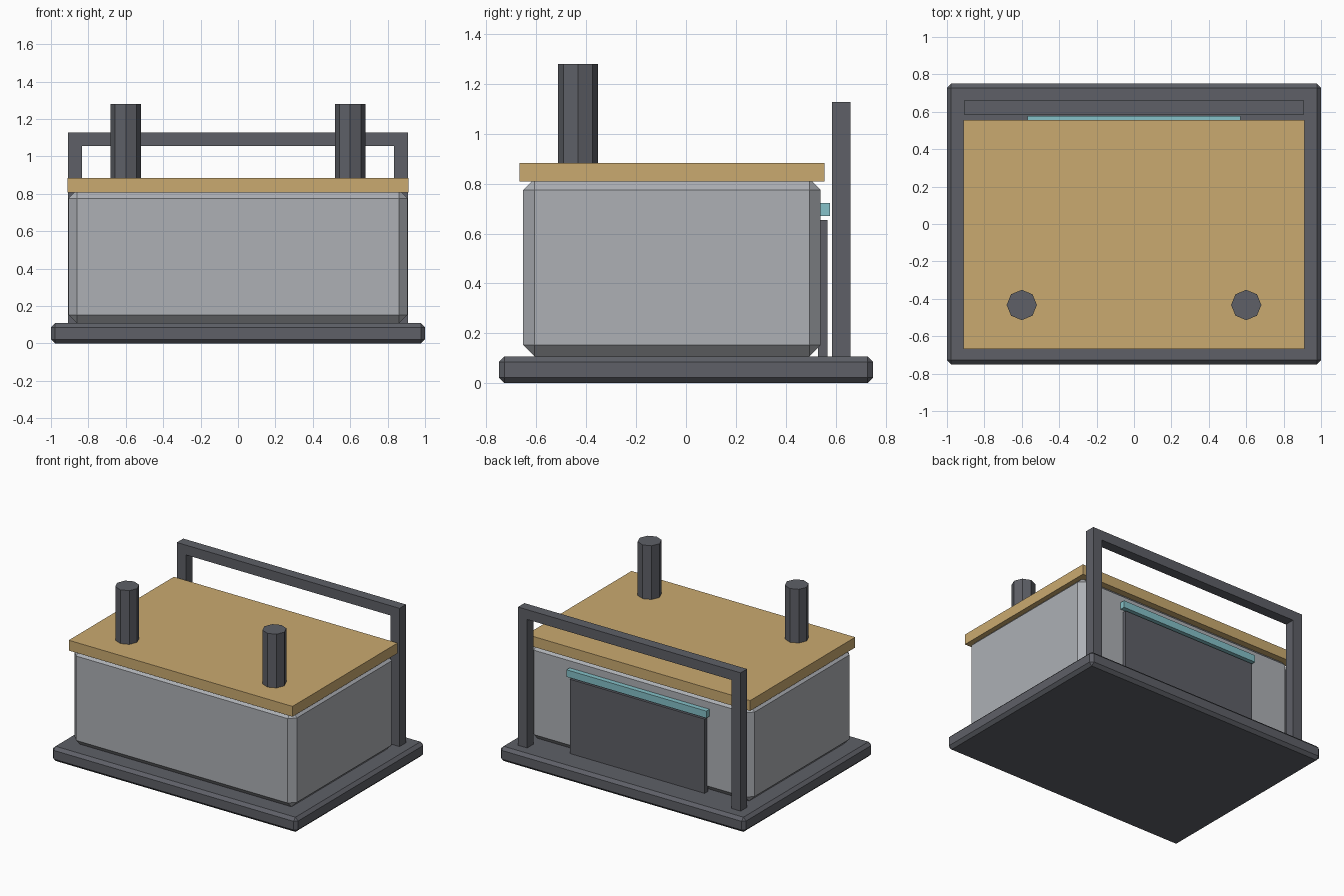
import bpy
import bmesh
import math

if "Cube" in bpy.data.objects:
    bpy.data.objects.remove(bpy.data.objects["Cube"])


def material(name, rgb):
    m = bpy.data.materials.new(name)
    lin = [((c / 255 + 0.055) / 1.055) ** 2.4 for c in rgb]
    m.diffuse_color = (*lin, 1)
    m.use_nodes = True
    m.node_tree.nodes["Principled BSDF"].inputs["Base Color"].default_value = m.diffuse_color
    return m


DARK = material("dark grey", (94, 96, 103))
LIGHT = material("light grey", (173, 176, 181))
WOOD = material("tan wood", (202, 170, 112))
TEAL = material("pale teal", (133, 193, 200))


def finish(bm, name, mat):
    bmesh.ops.recalc_face_normals(bm, faces=bm.faces)
    me = bpy.data.meshes.new(name)
    bm.to_mesh(me)
    bm.free()
    me.materials.append(mat)
    ob = bpy.data.objects.new(name, me)
    bpy.context.collection.objects.link(ob)
    return ob


def box(name, mat, x, y, z, bevel=0):
    bm = bmesh.new()
    bmesh.ops.create_cube(bm, size=1)
    for v in bm.verts:
        v.co = [r[0] if c < 0 else r[1] for c, r in zip(v.co, (x, y, z))]
    if bevel:
        bmesh.ops.bevel(bm, geom=bm.edges[:], offset=bevel, segments=1,
                        affect='EDGES', profile=0.5)
    return finish(bm, name, mat)


# Main stack: plinth, chamfered body, flat lid
box("base", DARK, (-1, 1), (-0.75, 0.75), (0, 0.108), 0.022)
box("body", LIGHT, (-0.907, 0.907), (-0.653, 0.54), (0.108, 0.82), 0.045)
box("lid", WOOD, (-0.912, 0.912), (-0.668, 0.556), (0.808, 0.884))

# Rear panel and the trim strip above it
box("rear_panel", DARK, (-0.55, 0.55), (0.53, 0.568), (0.1, 0.655))
box("rear_strip", TEAL, (-0.57, 0.57), (0.53, 0.577), (0.671, 0.723))

# Rear frame: one extruded upside-down U
bm = bmesh.new()
outline = [(-0.908, 0.1), (-0.908, 1.127), (0.908, 1.127), (0.908, 0.1),
           (0.833, 0.1), (0.833, 1.055), (-0.833, 1.055), (-0.833, 0.1)]
face = bm.faces.new([bm.verts.new((x, 0.585, z)) for x, z in outline])
ext = bmesh.ops.extrude_face_region(bm, geom=[face])
for v in ext["geom"]:
    if isinstance(v, bmesh.types.BMVert):
        v.co.y = 0.66
finish(bm, "rear_frame", DARK)

# Two octagonal posts on the lid
for side, label in ((-1, "left"), (1, "right")):
    bm = bmesh.new()
    bmesh.ops.create_cone(bm, cap_ends=True, segments=8, radius1=0.081,
                          radius2=0.081, depth=0.41)
    bmesh.ops.translate(bm, verts=bm.verts, vec=(side * 0.6, -0.433, 1.075))
    finish(bm, label + "_post", DARK)
